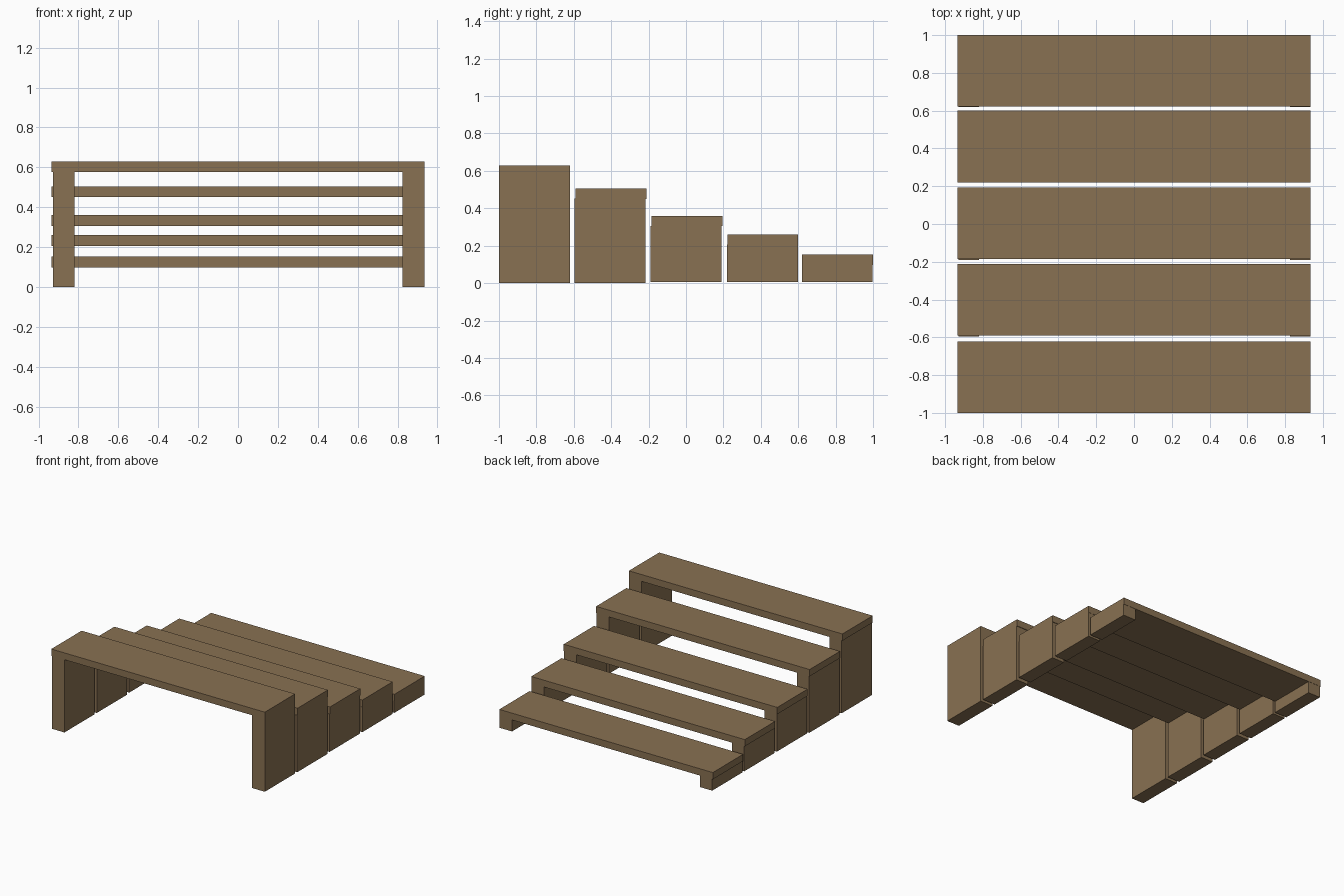
import bpy

if "Cube" in bpy.data.objects:
    bpy.data.objects.remove(bpy.data.objects["Cube"])

# Shared brown wood material
wood = bpy.data.materials.new("brown_wood")
wood.diffuse_color = (0.25, 0.165, 0.085, 1)
wood.use_nodes = True
wood.node_tree.nodes["Principled BSDF"].inputs["Base Color"].default_value = wood.diffuse_color


def box(name, x, y, z):
    """Box from (min, max) ranges on each axis."""
    bpy.ops.mesh.primitive_cube_add(
        size=1, location=[(a + b) / 2 for a, b in (x, y, z)])
    ob = bpy.context.object
    ob.name = name
    ob.scale = [b - a for a, b in (x, y, z)]
    bpy.ops.object.transform_apply(location=False, rotation=False, scale=True)
    ob.data.materials.append(wood)


DEPTH = 0.379
THICK = 0.054

# Each step: board front y, leg front y, top height, leg foot height
steps = [
    (-1.0, -1.0, 0.63, 0.0),
    (-0.59, -0.595, 0.505, 0.0),
    (-0.185, -0.19, 0.36, 0.006),
    (0.221, 0.219, 0.26, 0.006),
    (0.621, 0.619, 0.152, 0.006),
]

for i, (y, leg_y, top, foot) in enumerate(steps, 1):
    under = top - THICK
    # Tread board
    box(f"step_{i}_board", (-0.935, 0.935), (y, y + DEPTH), (under, top))
    # Side panels carrying the board
    for side, x in (("left", (-0.928, -0.82)), ("right", (0.825, 0.935))):
        box(f"step_{i}_{side}_leg", x, (leg_y, leg_y + DEPTH), (foot, under))
